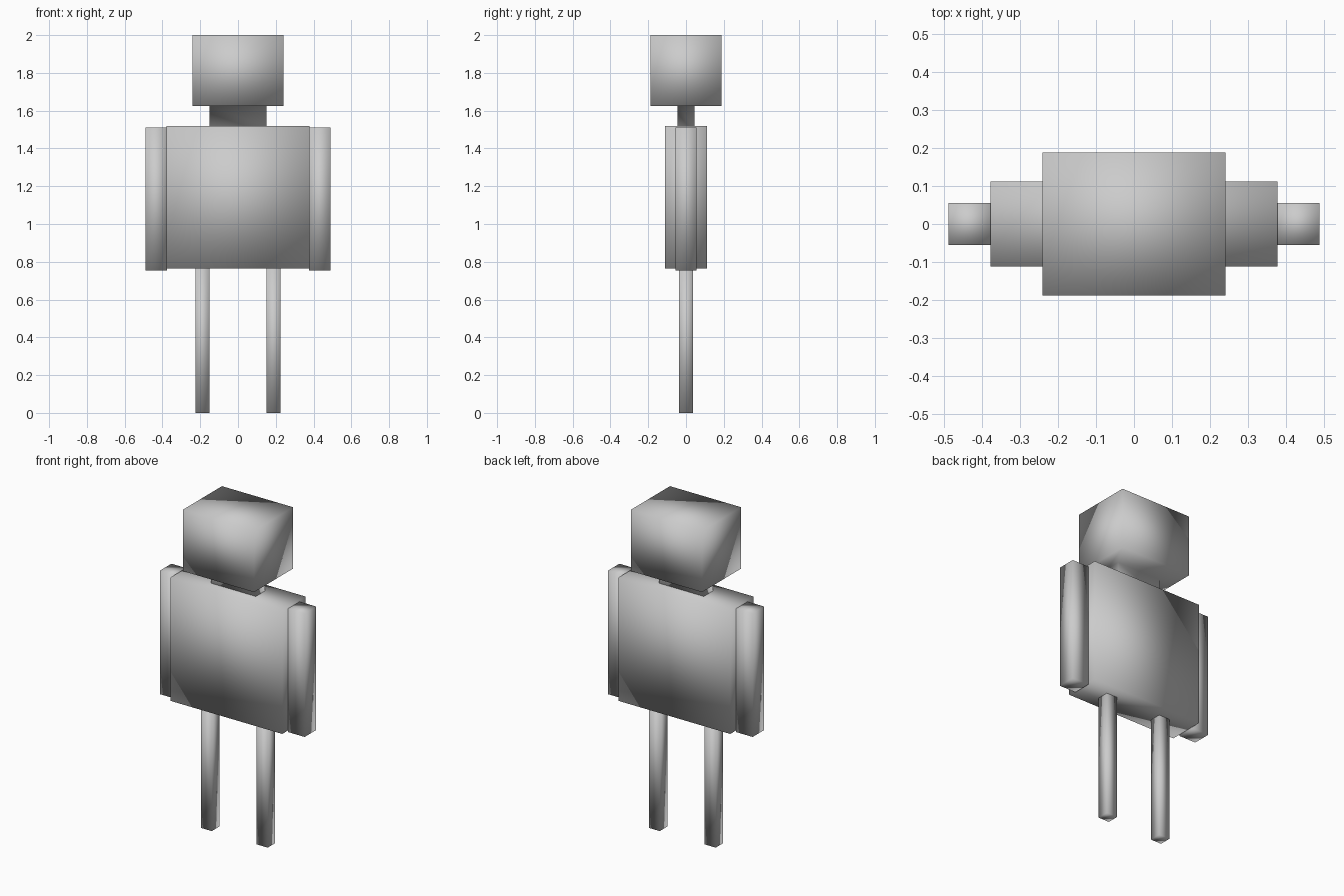
import bpy, bmesh
from mathutils import Vector

if "Cube" in bpy.data.objects:
    bpy.data.objects.remove(bpy.data.objects["Cube"])

grey = bpy.data.materials.new("plain grey")
grey.diffuse_color = (0.6, 0.6, 0.6, 1)
grey.use_nodes = True
grey.node_tree.nodes["Principled BSDF"].inputs["Base Color"].default_value = grey.diffuse_color


def finish(name, bm):
    """Turn a bmesh into a fully smooth-shaded grey object."""
    bmesh.ops.recalc_face_normals(bm, faces=bm.faces)
    for f in bm.faces:
        f.smooth = True
    mesh = bpy.data.meshes.new(name)
    bm.to_mesh(mesh)
    bm.free()
    mesh.materials.append(grey)
    obj = bpy.data.objects.new(name, mesh)
    bpy.context.collection.objects.link(obj)
    return obj


def box_mesh(x0, x1, half_y, z0, z1):
    bm = bmesh.new()
    bmesh.ops.create_cube(bm, size=1)
    for v in bm.verts:
        v.co = Vector(((x0 + x1) / 2 + v.co.x * (x1 - x0),
                       v.co.y * 2 * half_y,
                       z0 + (v.co.z + 0.5) * (z1 - z0)))
    return bm


# Torso
finish("torso", box_mesh(-0.378, 0.378, 0.112, 0.765, 1.52))

# Head with the neck drawn out of its underside
bm = box_mesh(-0.241, 0.241, 0.189, 1.625, 2.0)
bm.faces.ensure_lookup_table()
bottom = min(bm.faces, key=lambda f: f.calc_center_median().z)
bmesh.ops.inset_individual(bm, faces=[bottom], thickness=0.05)
for v in bottom.verts:
    v.co.x = 0.152 if v.co.x > 0 else -0.152
    v.co.y = 0.045 if v.co.y > 0 else -0.045
neck = bmesh.ops.extrude_discrete_faces(bm, faces=[bottom])["faces"][0]
for v in neck.verts:
    v.co.z = 1.515
finish("head_and_neck", bm)

# Arms and legs on both sides
for side, s in (("left", 1), ("right", -1)):
    finish(side + "_arm", box_mesh(*sorted((s * 0.377, s * 0.49)), 0.056, 0.755, 1.51))
    finish(side + "_leg", box_mesh(*sorted((s * 0.152, s * 0.226)), 0.036, 0.0, 0.78))
